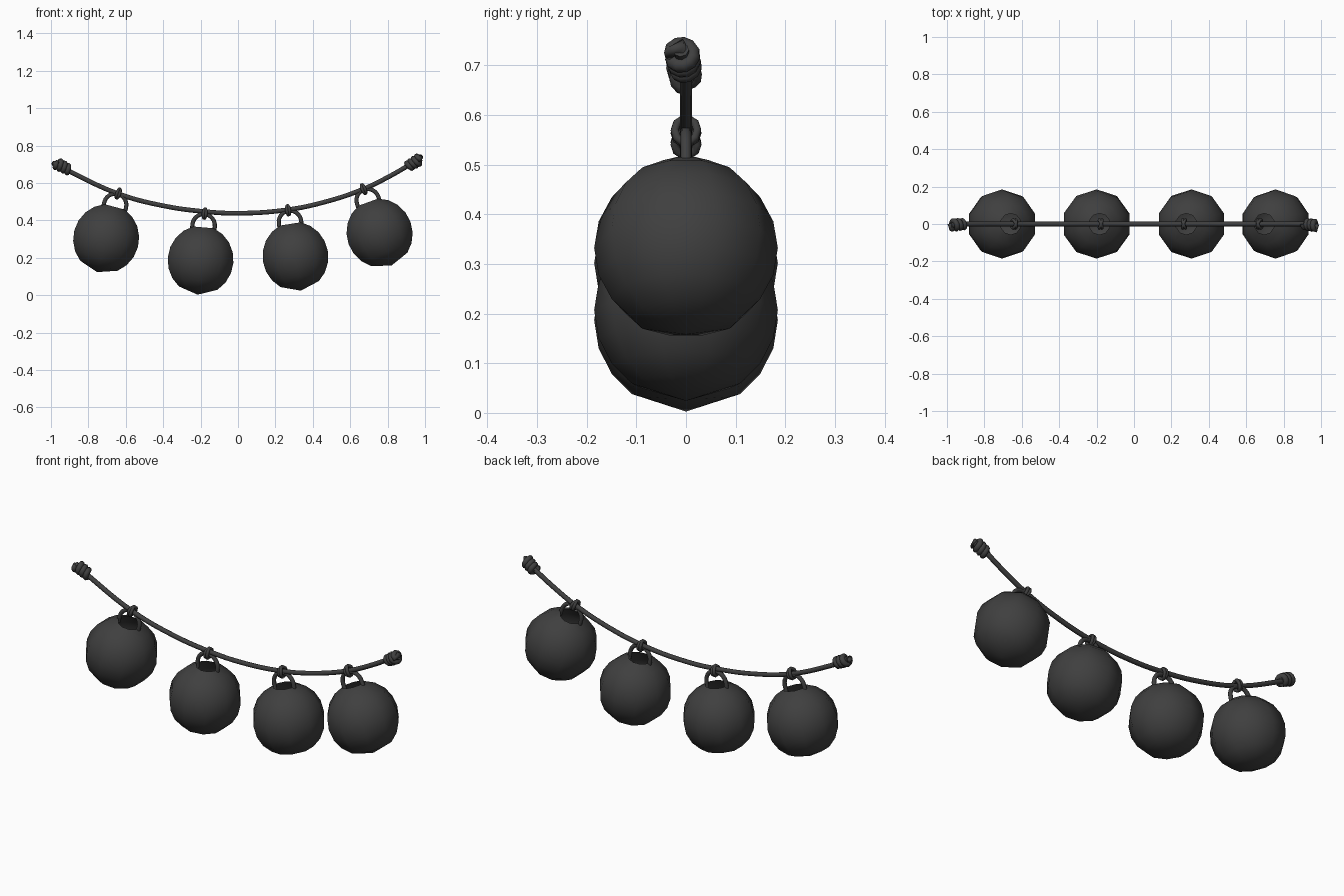
import bpy, bmesh
from math import sin, cos, pi, radians
from mathutils import Vector, Matrix

cube = bpy.data.objects.get("Cube")
if cube:
    bpy.data.objects.remove(cube, do_unlink=True)

charcoal = bpy.data.materials.new("charcoal")
charcoal.use_nodes = True
colour = (0.05, 0.05, 0.05, 1)
charcoal.diffuse_color = colour
charcoal.node_tree.nodes["Principled BSDF"].inputs["Base Color"].default_value = colour


def tube(name, points, radius, closed=False, smooth_path=False):
    """Round cord swept along a path, converted to a smooth mesh."""
    curve = bpy.data.curves.new(name, "CURVE")
    curve.dimensions = "3D"
    curve.bevel_depth = radius
    curve.bevel_resolution = 2
    curve.use_fill_caps = True
    if smooth_path:
        spline = curve.splines.new("BEZIER")
        spline.bezier_points.add(len(points) - 1)
        for bp, p in zip(spline.bezier_points, points):
            bp.co = p
            bp.handle_left_type = bp.handle_right_type = "AUTO"
        spline.resolution_u = 5
    else:
        spline = curve.splines.new("POLY")
        spline.points.add(len(points) - 1)
        for sp, p in zip(spline.points, points):
            sp.co = (*p, 1)
    spline.use_cyclic_u = closed
    obj = bpy.data.objects.new(name, curve)
    bpy.context.collection.objects.link(obj)
    bpy.ops.object.select_all(action="DESELECT")
    obj.select_set(True)
    bpy.context.view_layer.objects.active = obj
    bpy.ops.object.convert(target="MESH")
    obj = bpy.context.object
    obj.data.materials.clear()
    obj.data.materials.append(charcoal)
    obj.data.polygons.foreach_set("use_smooth", [True] * len(obj.data.polygons))
    return obj


def ball(name, matrix, radius=0.185, sides=10):
    """Ten-sided ball, open at the top and closed to a point below."""
    bm = bmesh.new()
    rings = []
    for step in range(1, 9):
        a = step * pi / 10
        rings.append([bm.verts.new((radius * sin(a) * cos(t), radius * sin(a) * sin(t), radius * cos(a)))
                      for t in (2 * pi * (i + 0.5) / sides for i in range(sides))])
    tip = bm.verts.new((0, 0, -radius))
    for upper, lower in zip(rings, rings[1:]):
        for i in range(sides):
            j = (i + 1) % sides
            bm.faces.new((upper[i], lower[i], lower[j], upper[j]))
    for i in range(sides):
        bm.faces.new((rings[-1][i], tip, rings[-1][(i + 1) % sides]))
    for f in bm.faces:
        f.smooth = True
    bm.transform(matrix)
    mesh = bpy.data.meshes.new(name)
    bm.to_mesh(mesh)
    bm.free()
    mesh.materials.append(charcoal)
    bpy.context.collection.objects.link(bpy.data.objects.new(name, mesh))


# Sagging rope
rope = [(-0.95, 0.69), (-0.89, 0.657), (-0.64, 0.542), (-0.41, 0.48), (-0.18, 0.447), (0, 0.438),
        (0.26, 0.456), (0.46, 0.497), (0.67, 0.567), (0.80, 0.63), (0.94, 0.71)]
tube("rope", [(x, 0, z) for x, z in rope], 0.0125, smooth_path=True)

# Hanging balls, each with an arched handle and a cord tie: x, z, tilt, rope slope
hangers = [(-0.705, 0.302, 15, 20), (-0.2, 0.187, 5, 6), (0.307, 0.207, -9, -8), (0.757, 0.332, -20, -22)]
for n, (x, z, tilt, slope) in enumerate(hangers, 1):
    place = Matrix.Translation((x, 0, z)) @ Matrix.Rotation(radians(tilt), 4, "Y")
    ball(f"ball_{n}", place)
    arch = [(-0.06, 0, 0.15)]
    arch += [(-0.06 * cos(pi * i / 12), 0, 0.187 + 0.06 * sin(pi * i / 12)) for i in range(13)]
    arch += [(0.06, 0, 0.15)]
    tube(f"handle_{n}", [place @ Vector(p) for p in arch], 0.011)
    top = place @ Vector((0, 0, 0.25))
    for side, turn in (("a", 18), ("b", -18)):
        twist = Matrix.Rotation(radians(slope), 4, "Y") @ Matrix.Rotation(radians(turn), 4, "Z")
        loop = [top + twist @ Vector((0, 0.024 * cos(t), 0.026 * sin(t)))
                for t in (2 * pi * i / 10 for i in range(10))]
        tube(f"tie_{n}_{side}", loop, 0.0085, closed=True)

# Coiled knots at both rope ends
ends = [("right_knot", (-0.905, 0, 0.671), (-0.972, -0.006, 0.706)),
        ("left_knot", (0.912, 0, 0.69), (0.972, -0.009, 0.727))]
for name, start, finish in ends:
    start, finish = Vector(start), Vector(finish)
    axis = (finish - start).normalized()
    side = axis.cross(Vector((0, 1, 0))).normalized()
    other = axis.cross(side)
    coil = []
    for i in range(37):
        u = i / 36
        r = 0.019 + 0.004 * u
        a = 2 * pi * 3.25 * u
        coil.append(start.lerp(finish, u) + r * (cos(a) * side + sin(a) * other))
    # Tail tucks back into the coil
    coil += [finish + axis * 0.01 + side * 0.008, finish - axis * 0.01]
    tube(name, coil, 0.0145)
    tube(name + "_core", [start, finish + axis * 0.008], 0.016)
